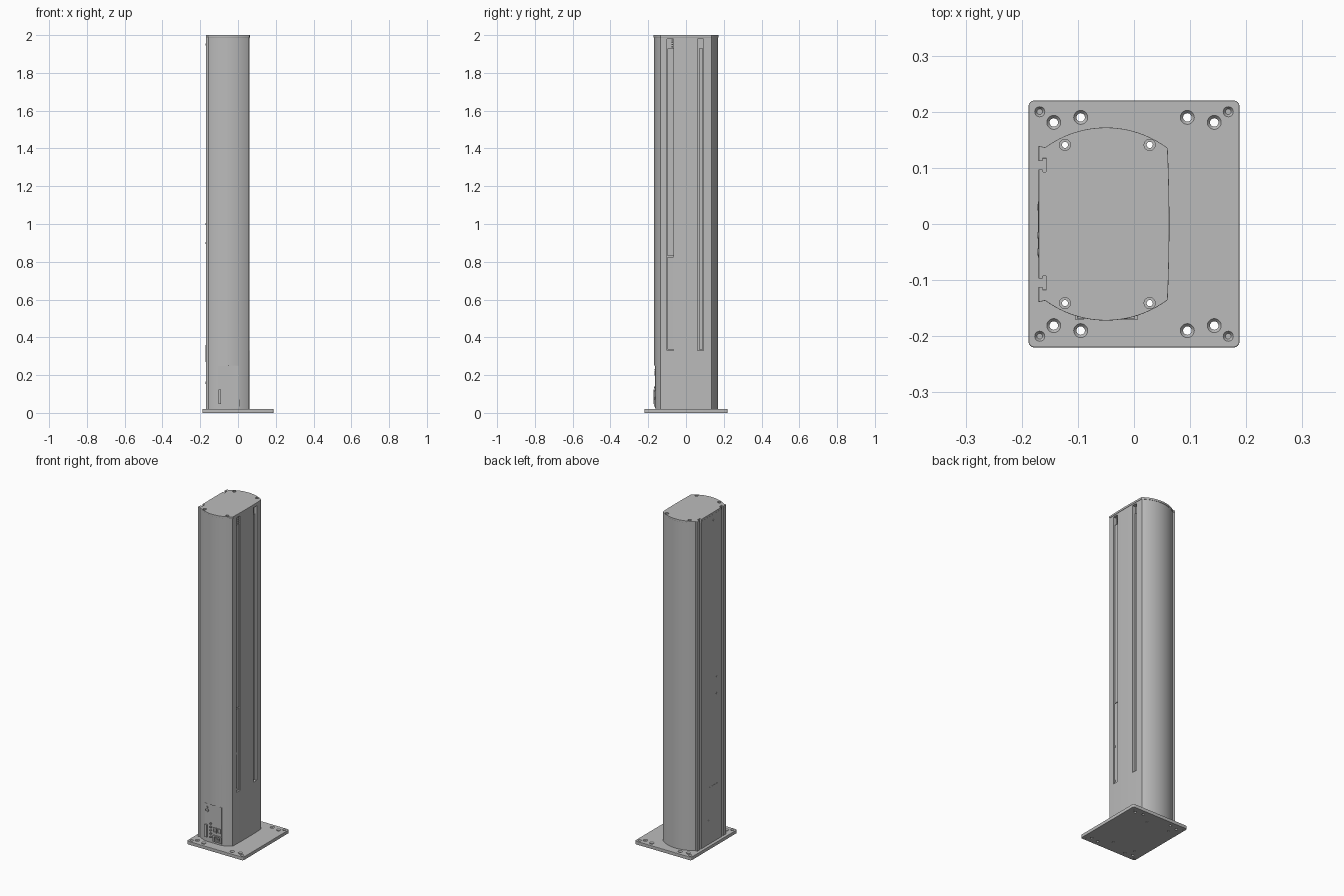
import bpy, bmesh, math

cube = bpy.data.objects.get("Cube")
if cube:
    bpy.data.objects.remove(cube)

grey = bpy.data.materials.new("satin grey")
grey.use_nodes = True
colour = (0.5, 0.5, 0.5, 1)
grey.diffuse_color = colour
grey.node_tree.nodes["Principled BSDF"].inputs["Base Color"].default_value = colour

BASE_TOP, CAP_BOTTOM, TOP = 0.02, 1.988, 2.0
MID_X, FLAT_Y = -0.05, -0.162


def finish(name, bm):
    bmesh.ops.recalc_face_normals(bm, faces=bm.faces)
    mesh = bpy.data.meshes.new(name)
    bm.to_mesh(mesh)
    bm.free()
    mesh.materials.append(grey)
    obj = bpy.data.objects.new(name, mesh)
    bpy.context.collection.objects.link(obj)
    return obj


def prism(name, outline, z0, z1):
    bm = bmesh.new()
    face = bm.faces.new([bm.verts.new((x, y, z0)) for x, y in outline])
    out = bmesh.ops.extrude_face_region(bm, geom=[face])
    for v in out["geom"]:
        if isinstance(v, bmesh.types.BMVert):
            v.co.z = z1
    return finish(name, bm)


def box(name, x0, x1, y0, y1, z0, z1):
    return prism(name, [(x0, y0), (x1, y0), (x1, y1), (x0, y1)], z0, z1)


def lathe_cutter(bm, x, y, rings, sides=20):
    # Stack of (radius, z) rings closed at both ends
    loops = []
    for r, z in rings:
        loops.append([bm.verts.new((x + r * math.cos(2 * math.pi * i / sides),
                                    y + r * math.sin(2 * math.pi * i / sides), z))
                      for i in range(sides)])
    for a, b in zip(loops, loops[1:]):
        for i in range(sides):
            j = (i + 1) % sides
            bm.faces.new((a[i], a[j], b[j], b[i]))
    bm.faces.new(loops[0])
    bm.faces.new(loops[-1])


def cut(obj, cutter, keep=False):
    mod = obj.modifiers.new("cut", "BOOLEAN")
    mod.operation, mod.solver, mod.object = "DIFFERENCE", "EXACT", cutter
    bpy.context.view_layer.objects.active = obj
    bpy.ops.object.modifier_apply(modifier=mod.name)
    if not keep:
        bpy.data.objects.remove(cutter)


def smooth(obj, angle=20):
    bpy.ops.object.select_all(action="DESELECT")
    obj.select_set(True)
    bpy.context.view_layer.objects.active = obj
    bpy.ops.object.shade_smooth_by_angle(angle=math.radians(angle))


def column_outline(grow=0.0):
    # Half outline from the back face round to the front face, then mirrored
    half = [(-0.17, 0.097), (-0.163, 0.097), (-0.163, 0.093), (-0.156, 0.093),
            (-0.156, 0.117), (-0.163, 0.117), (-0.163, 0.112), (-0.17, 0.112),
            (-0.17, 0.137 + grow)]
    radius = (0.107 ** 2 + 0.035 ** 2) / (2 * 0.035)
    span = math.asin(0.107 / radius)
    for i in range(25):
        a = span * (i / 12 - 1)
        half.append((MID_X + (radius + grow) * math.sin(a),
                     0.17 - radius + (radius + grow) * math.cos(a)))
    for i in range(7):
        y = 0.135 * (1 - i / 6)
        half.append((0.061 + grow - 0.003 * (y / 0.135) ** 2, y))
    return half + [(x, -y) for x, y in reversed(half[:-1])]


# Main column with slots on the +x face and a flat area low on the front
column = prism("column", column_outline(), BASE_TOP, CAP_BOTTOM)
slots = [(-0.1, -0.065), (0.06, 0.093)]
for y0, y1 in slots:
    cut(column, box("slot_cutter", 0.04, 0.08, y0, y1, 0.33, 1.98))
cut(column, box("panel_cutter", -0.2, 0.1, -0.2, FLAT_Y, 0.0, 0.25))

# Cap and base plate
cap = prism("top_cap", column_outline(0.002), CAP_BOTTOM, TOP)
corners = []
for k, (sx, sy) in enumerate([(1, 1), (-1, 1), (-1, -1), (1, -1)]):
    for i in range(5):
        a = math.pi / 2 * (k + i / 4)
        corners.append((sx * 0.178 + 0.01 * math.cos(a), sy * 0.21 + 0.01 * math.sin(a)))
base = prism("base_plate", corners, 0.0, BASE_TOP)
for obj, width in ((cap, 0.001), (base, 0.002)):
    bevel = obj.modifiers.new("edge", "BEVEL")
    bevel.width, bevel.segments = width, 2
    bevel.limit_method, bevel.angle_limit = "ANGLE", math.radians(60)
    bpy.context.view_layer.objects.active = obj
    bpy.ops.object.modifier_apply(modifier=bevel.name)

# Screw passages through cap, column and base
bm = bmesh.new()
for x in (-0.123, 0.028):
    for y in (-0.141, 0.141):
        lathe_cutter(bm, x, y, [(0.0055, -0.1), (0.0055, 1.995), (0.010, 1.995), (0.010, 2.1)])
passages = finish("passage_cutter", bm)
for obj in (cap, column):
    cut(obj, passages, keep=True)
cut(base, passages)

# Countersunk mounting holes in the base
bm = bmesh.new()
for sx in (-1, 1):
    for sy in (-1, 1):
        for x, y, r, sink in ((0.168, 0.2, 0.005, 0.009), (0.143, 0.181, 0.0075, 0.0125),
                              (0.095, 0.19, 0.0075, 0.0125)):
            lathe_cutter(bm, sx * x, sy * y, [(r, -0.1), (r, 0.014), (sink, BASE_TOP), (sink, 0.1)])
cut(base, finish("mounting_cutter", bm))
for sx in (-1, 1):
    for sy in (-1, 1):
        bm = bmesh.new()
        lathe_cutter(bm, sx * 0.168, sy * 0.2, [(0.0049, 0.001), (0.0049, 0.013)])
        finish("levelling_screw", bm)

for obj in (column, cap, base):
    smooth(obj)

# Strips and carriers inside the slots
box("front_slot_cover", 0.038, 0.052, -0.098, -0.067, 0.83, 1.93)
box("front_slot_lower_cover", 0.038, 0.054, -0.098, -0.067, 0.335, 0.825)
box("rear_slot_cover", 0.038, 0.05, 0.068, 0.091, 0.335, 1.93)
for z in (0.345, 0.56):
    box("slot_catch", 0.05, 0.057, -0.098, -0.09, z - 0.006, z + 0.006)
for i in range(4):
    box("slot_contact", 0.04, 0.055, -0.078, -0.068, 1.935 + i * 0.012, 1.942 + i * 0.012)


def fitting(name, x, z, w, h, out):
    return box(name, x - w / 2, x + w / 2, FLAT_Y - out, FLAT_Y + 0.002, z - h / 2, z + h / 2)


def round_fitting(name, x, z, r, out):
    bm = bmesh.new()
    lathe_cutter(bm, 0, 0, [(r, 0), (r, out), (r * 0.6, out), (r * 0.6, out * 0.3)])
    obj = finish(name, bm)
    obj.rotation_euler.x = math.pi / 2
    obj.location = (x, FLAT_Y, z)


# Connector panel low on the front
fitting("connector_panel", MID_X, 0.137, 0.112, 0.222, 0.001)
round_fitting("panel_lock", -0.091, 0.21, 0.011, 0.006)
fitting("lock_tab", -0.091, 0.228, 0.012, 0.007, 0.004)
fitting("terminal_strip", -0.097, 0.085, 0.014, 0.075, 0.009)
for i in range(5):
    round_fitting("signal_jack", -0.066, 0.055 + i * 0.02, 0.006, 0.008)
for x in (-0.038, -0.011):
    cut_box = fitting("port_cutter", x, 0.102, 0.014, 0.018, 0.02)
    cut(fitting("network_port", x, 0.102, 0.023, 0.028, 0.007), cut_box)
socket = fitting("power_socket", -0.021, 0.052, 0.056, 0.038, 0.008)
cut(socket, fitting("socket_cutter", -0.021, 0.052, 0.036, 0.024, 0.02))
for x in (-0.03, -0.021, -0.012):
    fitting("power_pin", x, 0.052, 0.003, 0.008, 0.006)

# Service hatch and small fixings on the -x face
box("service_hatch", -0.171, -0.168, -0.06, 0.04, 0.27, 0.36)
for y, z in ((0.03, 0.16), (-0.05, 0.9), (-0.05, 1.0), (-0.02, 1.95)):
    bm = bmesh.new()
    lathe_cutter(bm, 0, 0, [(0.006, -0.002), (0.006, 0.002)], 16)
    screw = finish("side_fixing", bm)
    screw.rotation_euler.y = math.pi / 2
    screw.location = (-0.17, y, z)
